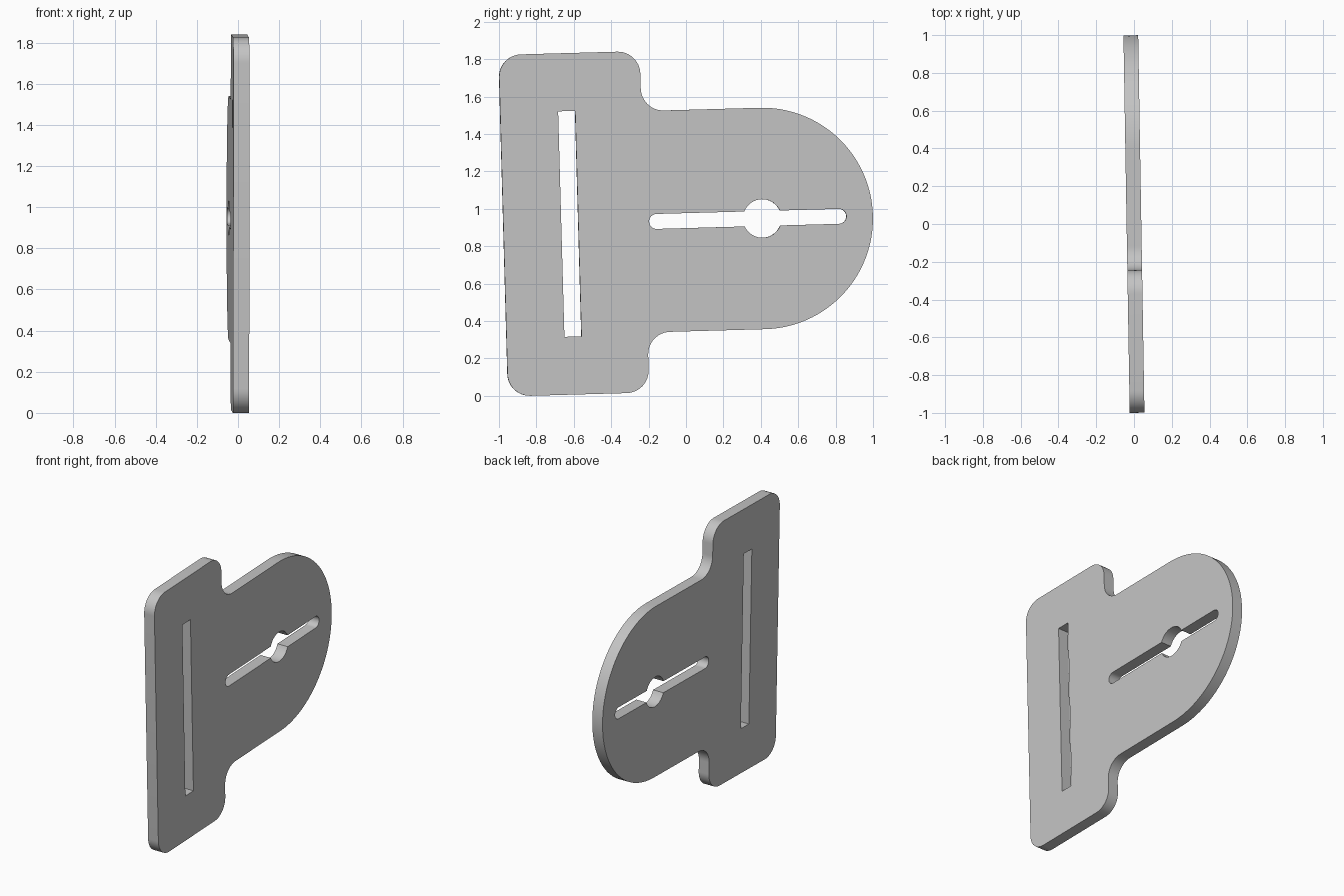
import bpy
import bmesh
from math import sin, cos, asin, radians, degrees
from mathutils import Matrix

cube = bpy.data.objects.get("Cube")
if cube:
    bpy.data.objects.remove(cube, do_unlink=True)

THICK = 0.078
NOSE_R = 0.592                        # rounded nose of the plate
BACK, STEP, HALF_H = -1.385, -0.63, 0.913   # wide bar of the plate
FILLET = 0.12
SLOT_R, HOLE_R = 0.04, 0.103          # keyhole slot


def arc(cu, cv, r, start, end, n):
    """Points along an arc, angles in degrees."""
    angles = [radians(start + (end - start) * i / n) for i in range(n + 1)]
    return [(cu + r * cos(a), cv + r * sin(a)) for a in angles]


def mirrored(half):
    """Close an upper half profile with its reflection."""
    return half + [(u, -v) for u, v in reversed(half) if v > 1e-5]


# Outer outline: nose, inner fillet, two bar corners
f = FILLET
outline = mirrored(
    arc(0, 0, NOSE_R, 0, 90, 32)
    + arc(STEP + f, NOSE_R + f, f, 270, 180, 12)
    + arc(STEP - f, HALF_H - f, f, 0, 90, 12)
    + arc(BACK + f, HALF_H - f, f, 90, 180, 12)
)

# Keyhole slot: two rounded ends and a round hole in the middle
bite = degrees(asin(SLOT_R / HOLE_R))
keyhole = mirrored(
    arc(0.41, 0, SLOT_R, 0, 90, 8)
    + arc(0, 0, HOLE_R, bite, 180 - bite, 16)
    + arc(-0.565, 0, SLOT_R, 90, 180, 8)
)

# Long strap slot in the bar
strap_slot = mirrored([(-0.984, 0.603), (-1.075, 0.603)])

# Fill the profile with its openings and give it thickness
bm = bmesh.new()
edges = []
for loop in (outline, keyhole, strap_slot):
    verts = [bm.verts.new((-THICK / 2, u, v)) for u, v in loop]
    edges += [bm.edges.new((verts[i - 1], verts[i])) for i in range(len(verts))]
bmesh.ops.triangle_fill(bm, edges=edges, use_beauty=True, normal=(1, 0, 0))
extruded = bmesh.ops.extrude_face_region(bm, geom=bm.faces[:], use_keep_orig=True)
moved = [g for g in extruded["geom"] if isinstance(g, bmesh.types.BMVert)]
bmesh.ops.translate(bm, verts=moved, vec=(THICK, 0, 0))
bmesh.ops.recalc_face_normals(bm, faces=bm.faces[:])

# Slight lean of the whole plate
lean = Matrix.Rotation(radians(0.95), 4, "Z") @ Matrix.Rotation(radians(1.6), 4, "X")
bm.transform(Matrix.Translation((-0.007, 0.407, 0.948)) @ lean)

mesh = bpy.data.meshes.new("slotted_plate")
bm.to_mesh(mesh)
bm.free()
plate = bpy.data.objects.new("slotted_plate", mesh)
bpy.context.collection.objects.link(plate)

# Plain grey material
grey = bpy.data.materials.new("plain_grey")
grey.use_nodes = True
colour = (0.55, 0.55, 0.55, 1)
grey.diffuse_color = colour
grey.node_tree.nodes["Principled BSDF"].inputs["Base Color"].default_value = colour
mesh.materials.append(grey)

# Smooth curved rims, sharp plate edges
bpy.ops.object.select_all(action="DESELECT")
plate.select_set(True)
bpy.context.view_layer.objects.active = plate
bpy.ops.object.shade_smooth_by_angle(angle=radians(30))
